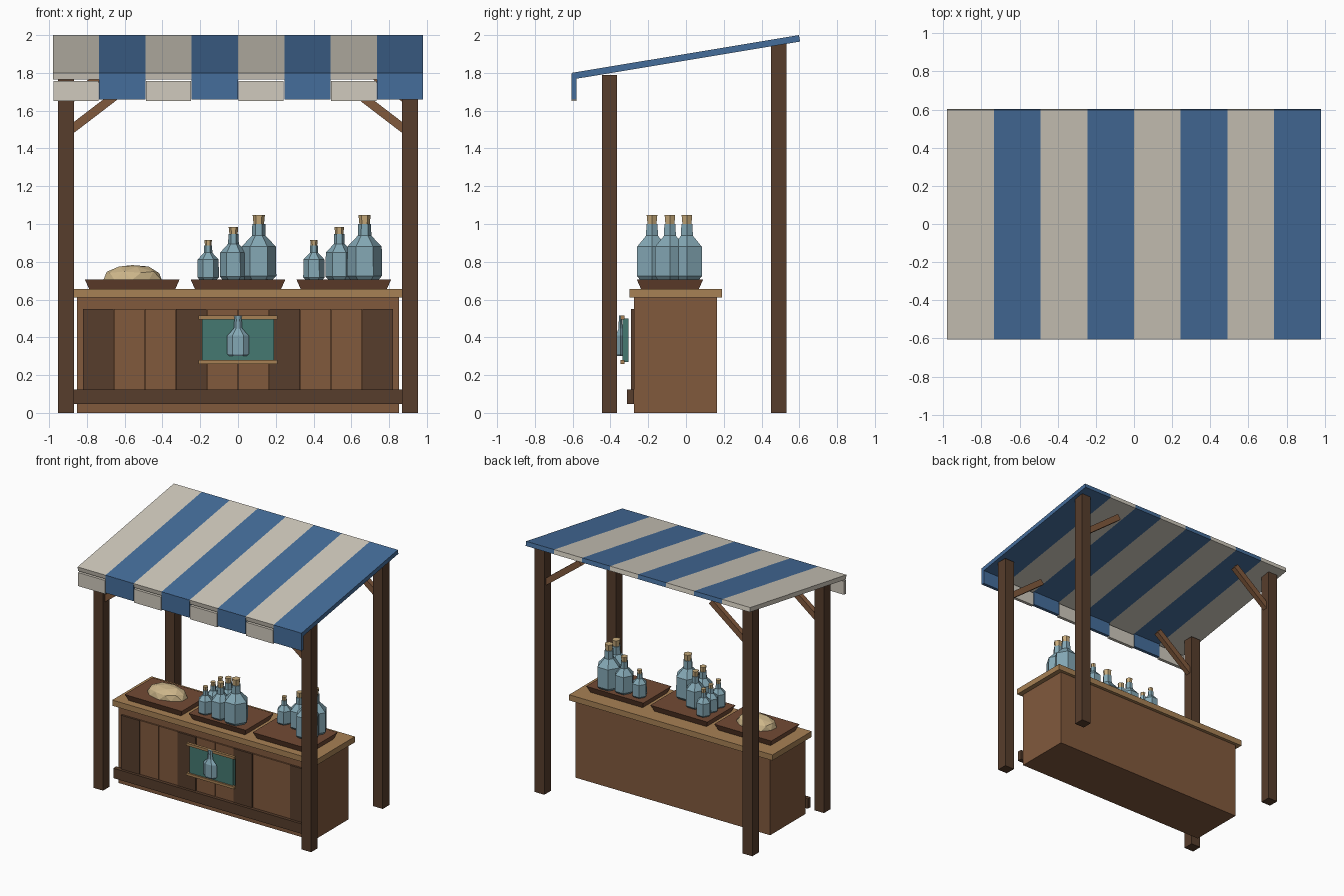
import bpy, bmesh, math, random
from mathutils import Vector, Matrix

random.seed(4)
cube = bpy.data.objects.get("Cube")
if cube:
    bpy.data.objects.remove(cube, do_unlink=True)


def material(name, r, g, b):
    m = bpy.data.materials.new(name)
    m.use_nodes = True
    m.diffuse_color = (r, g, b, 1)
    m.node_tree.nodes["Principled BSDF"].inputs["Base Color"].default_value = (r, g, b, 1)
    return m


CREAM = material("cream cloth", 0.63, 0.59, 0.51)
BLUE = material("blue cloth", 0.06, 0.155, 0.33)
DARK = material("dark wood", 0.095, 0.047, 0.025)
WOOD = material("brown wood", 0.22, 0.10, 0.046)
TAN = material("light wood", 0.39, 0.22, 0.09)
TRAY = material("tray wood", 0.17, 0.07, 0.035)
TEAL = material("teal paint", 0.06, 0.19, 0.165)
GLASS = material("pale blue glass", 0.23, 0.39, 0.46)
CORK = material("cork", 0.58, 0.41, 0.20)
CRUST = material("bread crust", 0.60, 0.46, 0.25)


def finish(name, bm, *mats):
    bmesh.ops.recalc_face_normals(bm, faces=bm.faces)
    me = bpy.data.meshes.new(name)
    bm.to_mesh(me)
    bm.free()
    for m in mats:
        me.materials.append(m)
    ob = bpy.data.objects.new(name, me)
    bpy.context.collection.objects.link(ob)
    return ob


def box(name, x, y, z, mat, flare=0):
    """Box from (min, max) ranges; flare widens the top."""
    bm = bmesh.new()
    bmesh.ops.create_cube(bm, size=1)
    mid = Vector(((x[0] + x[1]) / 2, (y[0] + y[1]) / 2, (z[0] + z[1]) / 2))
    size = (x[1] - x[0], y[1] - y[0], z[1] - z[0])
    for v in bm.verts:
        if v.co.z < 0 and flare:
            v.co.x *= 1 - 2 * flare / size[0]
            v.co.y *= 1 - 2 * flare / size[1]
        v.co = mid + Vector(c * s for c, s in zip(v.co, size))
    return finish(name, bm, mat)


def extrude_x(name, profile, x0, x1, mat):
    """Prism along x from a (y, z) outline."""
    bm = bmesh.new()
    face = bm.faces.new([bm.verts.new((x0, y, z)) for y, z in profile])
    new = bmesh.ops.extrude_face_region(bm, geom=[face])["geom"]
    bmesh.ops.translate(bm, vec=(x1 - x0, 0, 0),
                        verts=[g for g in new if isinstance(g, bmesh.types.BMVert)])
    return finish(name, bm, mat)


# Bottle outline as (radius, height) of a unit-high bottle
OUTLINE = [(0.215, 0), (0.27, 0.06), (0.265, 0.51), (0.105, 0.68), (0.10, 0.86),
           (0.08, 0.86), (0.095, 1)]


def bottle(name, x, y, z, height, width=1, depth=1):
    bm = bmesh.new()
    rings = []
    for r, h in OUTLINE:
        rings.append([bm.verts.new((x + r * height * width * math.cos(math.tau * i / 6),
                                    y + r * height * depth * math.sin(math.tau * i / 6),
                                    z + h * height)) for i in range(6)])
    for k in range(len(rings) - 1):
        for i in range(6):
            j = (i + 1) % 6
            f = bm.faces.new((rings[k][i], rings[k][j], rings[k + 1][j], rings[k + 1][i]))
            f.material_index = int(k >= 5)
    bm.faces.new(rings[0])
    bm.faces.new(rings[-1]).material_index = 1
    return finish(name, bm, GLASS, CORK)


# Posts and diagonal braces
for row, y, top in (("front", -0.405, 1.79), ("back", 0.49, 1.955)):
    for side, s in (("left", 1), ("right", -1)):
        xs = sorted((s * 0.868, s * 0.952))
        box(f"{row}_{side}_post", xs, (y - 0.041, y + 0.041), (0, top), DARK)
        a = Vector((s * 0.89, y, top - 0.295))
        b = Vector((s * 0.57, y, top - 0.05))
        brace = box(f"{row}_{side}_brace", (-0.2, 0.2), (-0.02, 0.02), (-0.023, 0.023), WOOD)
        angle = math.atan2(b.z - a.z, b.x - a.x)
        brace.data.transform(Matrix.Translation((a + b) / 2) @ Matrix.Rotation(-angle, 4, "Y"))

# Striped awning with hanging flaps
SLAB = [(-0.605, 1.80), (0.598, 2.0), (0.604, 1.966), (-0.599, 1.766)]
STRIPE = 0.245
for i in range(8):
    x0 = (i - 4) * STRIPE
    blue = i % 2
    mat = BLUE if blue else CREAM
    extrude_x(f"awning_stripe_{i + 1}", SLAB, x0, x0 + STRIPE, mat)
    gap = 0 if blue else 0.003
    box(f"awning_flap_{i + 1}", (x0 + gap, x0 + STRIPE - gap), (-0.605, -0.58),
        (1.66, 1.798) if blue else (1.65, 1.757), mat)

# Counter
box("counter_body", (-0.852, 0.852), (-0.275, 0.165), (0, 0.61), WOOD)
box("countertop", (-0.89, 0.89), (-0.30, 0.19), (0.61, 0.655), TAN)
box("base_rail", (-0.873, 0.873), (-0.312, -0.275), (0.047, 0.125), DARK)
PLANK = 0.1645
for i in range(10):
    x0 = (i - 5) * PLANK
    dark = i % 3 == 0
    box(f"front_plank_{i + 1}", (x0 + 0.002, x0 + PLANK - 0.002),
        (-0.291 if dark else -0.286, -0.274), (0.125, 0.55), DARK if dark else WOOD)

# Hanging sign with a flattened bottle
box("sign_panel", (-0.19, 0.19), (-0.335, -0.305), (0.27, 0.50), TEAL)
for label, z in (("top", 0.505), ("bottom", 0.27)):
    box(f"sign_{label}_trim", (-0.21, 0.21), (-0.347, -0.325), (z - 0.01, z + 0.01), TAN)
emblem = bottle("sign_bottle", 0, -0.347, 0.30, 0.215, 1, 0.5)
for p in emblem.data.polygons:
    p.material_index = 0

# Trays
for label, x in (("right", -0.56), ("middle", 0), ("left", 0.56)):
    box(f"{label}_tray", (x - 0.25, x + 0.25), (-0.26, 0.09), (0.655, 0.705), TRAY, flare=0.022)

# Bottles: each size has its own column, listed by row
ROWS = (-0.18, -0.085, 0.005)
SIZES = {"small": (-0.158, 0.21), "medium": (-0.024, 0.28), "large": (0.11, 0.343)}
LAYOUT = (("middle", 0, {"small": (0, 1, 2), "medium": (0, 1), "large": (0,)}),
          ("left", 0.56, {"small": (2,), "medium": (2,), "large": (1, 2)}))
for label, cx, columns in LAYOUT:
    for size, rows in columns.items():
        dx, height = SIZES[size]
        for r in rows:
            bottle(f"{label}_{size}_bottle_{r + 1}", cx + dx, ROWS[r], 0.705, height,
                   0.96 if size == "medium" else 1)

# Faceted loaf
bm = bmesh.new()
bmesh.ops.create_icosphere(bm, subdivisions=2, radius=1)
for v in bm.verts:
    k = random.uniform(0.94, 1.04)
    v.co = Vector((-0.56 + v.co.x * 0.16 * k, -0.085 + v.co.y * 0.105 * k,
                   0.705 + max(v.co.z, -0.02) * 0.08 * k))
finish("bread_loaf", bm, CRUST)
